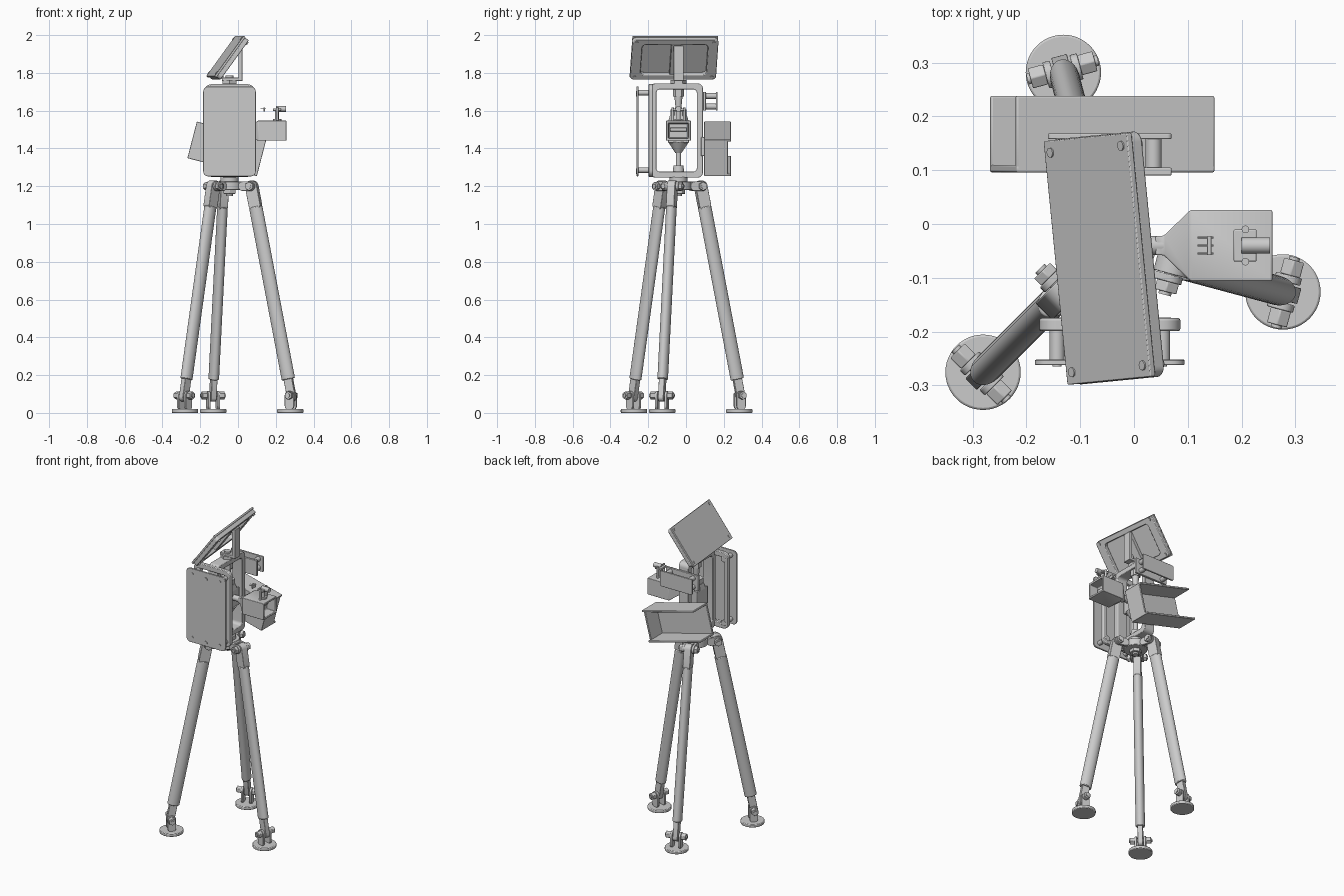
import bpy, bmesh, math
from mathutils import Matrix, Vector

if "Cube" in bpy.data.objects:
    bpy.data.objects.remove(bpy.data.objects["Cube"])

I = Matrix.Identity(4)
T = Matrix.Translation
XZ = Matrix.Rotation(math.pi / 2, 4, 'X')                          # plate facing -y
YZ = Matrix(((0, 0, 1), (1, 0, 0), (0, 1, 0))).to_4x4()            # plate facing +x


def finish(name, bm, M=I, bevel=0.0):
    bm.transform(M)
    bmesh.ops.recalc_face_normals(bm, faces=bm.faces)
    me = bpy.data.meshes.new(name)
    bm.to_mesh(me)
    bm.free()
    ob = bpy.data.objects.new(name, me)
    bpy.context.collection.objects.link(ob)
    if bevel:
        b = ob.modifiers.new("bevel", 'BEVEL')
        b.width, b.segments, b.limit_method = bevel, 2, 'ANGLE'
    bpy.ops.object.select_all(action='DESELECT')
    ob.select_set(True)
    bpy.context.view_layer.objects.active = ob
    bpy.ops.object.shade_smooth_by_angle(angle=math.radians(35))
    return ob


def box(name, lo, hi, M=I, bevel=0.003):
    bm = bmesh.new()
    lo, hi = Vector(lo), Vector(hi)
    bmesh.ops.create_cube(bm, size=1)
    bmesh.ops.transform(bm, verts=bm.verts, matrix=T((lo + hi) / 2) @ Matrix.Diagonal((*(hi - lo), 1)))
    return finish(name, bm, M, bevel)


def rod(name, p, q, r, r2=None, seg=24, M=I, bevel=0.0):
    p, q = Vector(p), Vector(q)
    d = q - p
    bm = bmesh.new()
    bmesh.ops.create_cone(bm, cap_ends=True, segments=seg, radius1=r, radius2=r if r2 is None else r2, depth=d.length)
    return finish(name, bm, M @ T((p + q) / 2) @ d.to_track_quat('Z', 'Y').to_matrix().to_4x4(), bevel)


def rounded(w, h, r, n=6):
    pts = []
    for k, (sx, sy) in enumerate(((1, 1), (-1, 1), (-1, -1), (1, -1))):
        for i in range(n + 1):
            a = math.pi / 2 * (k + i / n)
            pts.append((sx * (w / 2 - r) + r * math.cos(a), sy * (h / 2 - r) + r * math.sin(a)))
    return pts


def plate(name, w, h, t, r, M, hole=None, bevel=0.002):
    """Rounded rectangle, local z 0..t, optionally with a rounded opening."""
    bm = bmesh.new()
    rings = [[bm.verts.new((x, y, z)) for x, y in rounded(*s)]
             for s in ([(w, h, r)] + ([hole] if hole else [])) for z in (0, t)]
    n = len(rings[0])

    def bridge(a, b):
        for i in range(n):
            bm.faces.new((a[i], a[(i + 1) % n], b[(i + 1) % n], b[i]))
    bridge(rings[0], rings[1])
    if hole:
        bridge(rings[2], rings[3])
        bridge(rings[0], rings[2])
        bridge(rings[1], rings[3])
    else:
        bm.faces.new(rings[0])
        bm.faces.new(rings[1])
    return finish(name, bm, M, bevel)


CX, CY = -0.045, -0.04

# tripod legs: hub ears, hinge bolt, oval tube, foot clevis and pad
for i, ang in enumerate((-15, 105, 225)):
    A = T((CX, CY, 0)) @ Matrix.Rotation(math.radians(ang), 4, 'Z')
    n = f"leg_{i + 1}_"
    top, low = Vector((0.122, 0, 1.2)), Vector((0.34, 0, 0.09))
    L = (low - top).length
    axis = A @ T(top) @ Matrix.Rotation(math.atan2(low.x - top.x, low.z - top.z), 4, 'Y')
    rod(n + "tube", (0, 0, 0.11), (0, 0, L - 0.09), 0.036, seg=32,
        M=axis @ Matrix.Diagonal((1, 0.76, 1, 1)), bevel=0.004)
    plate(n + "top_lug", 0.064, 0.16, 0.044, 0.03, axis @ T((0, 0.022, 0.05)) @ XZ)
    plate(n + "foot_lug", 0.046, 0.15, 0.03, 0.022, axis @ T((0, 0.015, L - 0.045)) @ XZ)
    box(n + "hub_arm", (0, -0.035, 1.185), (0.085, 0.035, 1.222), A)
    for s in (-1, 1):
        plate(n + "hub_ear", 0.09, 0.05, 0.014, 0.024, A @ T((0.102, s * 0.03 + 0.007, 1.2)) @ XZ)
        plate(n + "foot_ear", 0.05, 0.1, 0.014, 0.022, A @ T((0.336, s * 0.026 + 0.007, 0.065)) @ XZ)
        rod(n + "hinge_nut", (0.122, s * 0.037, 1.2), (0.122, s * 0.056, 1.2), 0.024, seg=6, M=A, bevel=0.002)
        rod(n + "foot_nut", (0.338, s * 0.033, 0.092), (0.338, s * 0.062, 0.092), 0.022, seg=6, M=A, bevel=0.002)
    rod(n + "hinge_bolt", (0.122, -0.062, 1.2), (0.122, 0.062, 1.2), 0.012, M=A)
    rod(n + "foot_bolt", (0.338, -0.068, 0.092), (0.338, 0.068, 0.092), 0.01, M=A)
    rod(n + "foot_pad", (0.333, 0, 0), (0.333, 0, 0.02), 0.07, seg=48, M=A, bevel=0.004)

# hub, turntable and centre bolt
rod("hub", (CX, CY, 1.18), (CX, CY, 1.225), 0.07, seg=32, bevel=0.003)
rod("turntable", (CX, CY, 1.222), (CX, CY, 1.25), 0.048, seg=32, bevel=0.003)
rod("hub_nut", (CX, CY, 1.16), (CX, CY, 1.182), 0.036, seg=6, bevel=0.002)
rod("hub_bolt", (CX, CY, 1.148), (CX, CY, 1.2), 0.018)

# yoke loop
plate("yoke", 0.28, 0.5, 0.07, 0.03, T((CX - 0.035, -0.05, 1.495)) @ YZ, (0.215, 0.435, 0.02), 0.003)

# front plate on standoffs with rear rim
plate("front_plate", 0.278, 0.475, 0.01, 0.025, T((-0.045, -0.252, 1.49)) @ XZ)
plate("front_rim", 0.262, 0.49, 0.024, 0.035, T((-0.045, -0.175, 1.495)) @ XZ, (0.2, 0.425, 0.02), 0.004)
for x in (-0.143, 0.053):
    for z in (1.285, 1.695):
        rod("standoff", (x, -0.255, z), (x, -0.195, z), 0.014)
        rod("standoff_head", (x, -0.197, z), (x, -0.174, z), 0.018, bevel=0.003)
        rod("plate_screw", (x, -0.265, z), (x, -0.255, z), 0.008)
for z in (1.275, 1.685):
    rod("plate_centre_screw", (CX, -0.266, z), (CX, -0.255, z), 0.011)

# central spindle with nuts inside the yoke
for a, b, r, r2, s in ((1.25, 1.31, 0.034, 0.026, 24), (1.3, 1.4, 0.014, 0.014, 24), (1.375, 1.435, 0.016, 0.055, 24),
                       (1.54, 1.575, 0.055, 0.045, 6), (1.57, 1.605, 0.042, 0.042, 6),
                       (1.6, 1.68, 0.014, 0.022, 24), (1.675, 1.72, 0.03, 0.03, 6)):
    rod("spindle", (CX, CY, a), (CX, CY, b), r, r2, s)
box("spindle_block", (-0.09, -0.095, 1.43), (0.0, 0.015, 1.545))

# sensor housing with tapered neck, hooded recess on the +x end
rod("sensor_neck", (-0.01, -0.04, 1.495), (0.06, -0.04, 1.495), 0.018)
bm = bmesh.new()
secs = [(0.04, 0.018, 0.018), (0.055, 0.018, 0.018), (0.105, 0.066, 0.053), (0.257, 0.066, 0.053),
        (0.257, 0.054, 0.041), (0.2, 0.05, 0.037)]
rings = [[bm.verts.new((x, -0.04 + a * w, 1.494 + b * h)) for a, b in ((-1, -1), (1, -1), (1, 1), (-1, 1))]
         for x, w, h in secs]
for a, b in zip(rings, rings[1:]):
    for i in range(4):
        bm.faces.new((a[i], a[(i + 1) % 4], b[(i + 1) % 4], b[i]))
bm.faces.new(rings[0])
bm.faces.new(rings[-1])
finish("sensor_housing", bm, I, 0.003)
box("sensor_slot", (0.195, -0.085, 1.49), (0.21, 0.005, 1.51))

# connector on top of the sensor housing
rod("connector_base", (0.207, -0.04, 1.54), (0.207, -0.04, 1.556), 0.022)
rod("connector_post", (0.207, -0.04, 1.55), (0.207, -0.04, 1.6), 0.011)
box("connector_block", (0.185, -0.07, 1.598), (0.228, -0.01, 1.612))
rod("connector_barrel", (0.2, -0.04, 1.609), (0.253, -0.04, 1.609), 0.015)
for y in (-0.01, -0.07):
    rod("connector_screw", (0.207, y, 1.545), (0.207, y, 1.616), 0.007)
for y in (-0.055, -0.04, -0.025):
    rod("connector_pin", (0.118, y, 1.613), (0.148, y, 1.613), 0.002, seg=8)
box("connector_pin_bar", (0.136, -0.058, 1.595), (0.144, -0.022, 1.616), bevel=0.001)

# tilted open tray at the back: base, two flanges and one end wall
B = T((-0.059, 0, 1.398)) @ Matrix.Rotation(math.radians(14.5), 4, 'Y')
box("tray_base", (-0.19, 0.096, -0.1), (0.19, 0.11, 0.1), B)
box("tray_end", (0.178, 0.1, -0.1), (0.19, 0.222, 0.1), B)
for s in (-1, 1):
    box("tray_flange", (-0.19, 0.096, s * 0.094 - 0.006), (0.19, 0.238, s * 0.094 + 0.006), B)
box("tray_mount", (-0.085, 0.08, 1.36), (-0.005, 0.1, 1.46))

# small rear bracket plate on standoffs
plate("rear_plate", 0.23, 0.1, 0.01, 0.008, T((-0.045, 0.168, 1.65)) @ XZ)
box("rear_bracket_strip", (-0.16, 0.09, 1.6), (0.07, 0.105, 1.7))
for x in (-0.125, 0.036):
    for z in (1.622, 1.678):
        rod("rear_standoff", (x, 0.1, z), (x, 0.162, z), 0.015)

# top mount and panel strut
rod("top_nut", (CX, CY, 1.74), (CX, CY, 1.762), 0.042, seg=6)
rod("top_shaft", (CX, CY, 1.72), (CX, CY, 1.785), 0.02)
box("strut_foot", (-0.085, -0.065, 1.757), (0.024, -0.012, 1.775))
box("strut_post", (0.002, -0.065, 1.757), (0.024, -0.012, 1.945))

# tilted top panel with rim and recessed back
P = T((-0.069, -0.065, 1.89)) @ Matrix.Rotation(math.radians(5.6), 4, 'Z') @ Matrix.Rotation(math.radians(-54), 4, 'Y')
plate("top_panel", 0.265, 0.455, 0.012, 0.004, P @ T((0, 0, -0.012)))
plate("top_panel_rim", 0.258, 0.458, 0.026, 0.02, P @ T((0, 0, -0.037)), (0.195, 0.35, 0.02), 0.004)
box("top_panel_rib", (-0.125, -0.02, -0.034), (0.125, 0.03, -0.01), P)
for x in (-0.112, 0.112):
    for y in (-0.205, 0.205):
        rod("panel_screw", (x, y, -0.043), (x, y, 0.003), 0.009, M=P)
